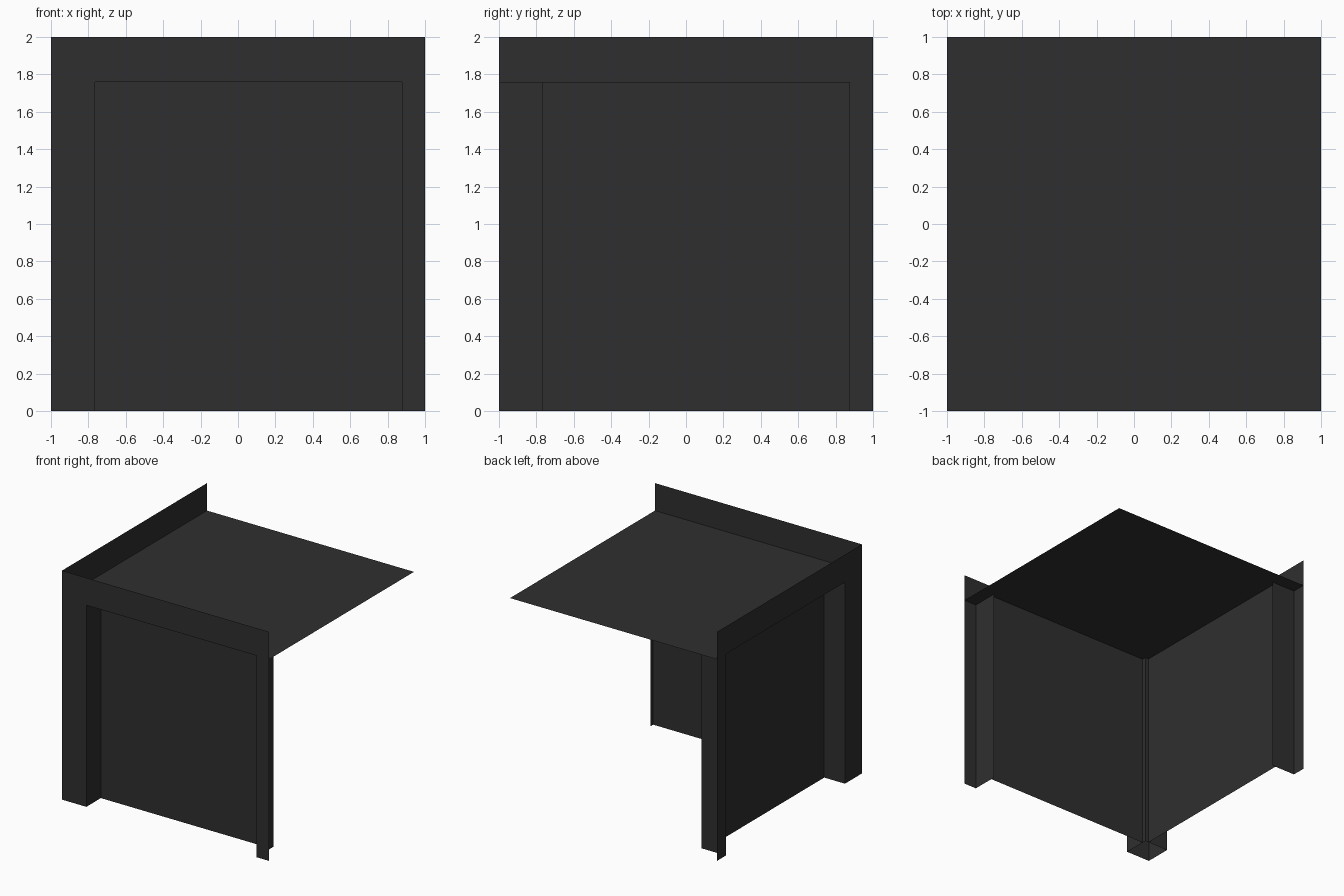
import bpy

if "Cube" in bpy.data.objects:
    bpy.data.objects.remove(bpy.data.objects["Cube"])

mat = bpy.data.materials.new("charcoal")
mat.diffuse_color = (0.028, 0.028, 0.028, 1)
mat.use_nodes = True
mat.node_tree.nodes["Principled BSDF"].inputs["Base Color"].default_value = mat.diffuse_color

WIDE, NARROW = -0.765, 0.877   # opening edges along each wall
SILL, TOP = 1.76, 2.0          # opening head and parapet top
PANEL = -0.80                  # plane of the recessed panels


def sheet(name, corners):
    """One flat thin sheet from its four corners."""
    mesh = bpy.data.meshes.new(name)
    mesh.from_pydata(corners, [], [range(4)])
    mesh.materials.append(mat)
    obj = bpy.data.objects.new(name, mesh)
    bpy.context.collection.objects.link(obj)
    return obj


def wall(side, swap):
    """A framed wall on y = -1; swap mirrors it over the x = y diagonal."""
    def put(name, pts):
        if swap:
            pts = [(y, x, z) for x, y, z in reversed(pts)]
        sheet(f"{side}_{name}", pts)

    def facing(name, x0, x1, y, z0, z1):
        put(name, [(x0, y, z0), (x1, y, z0), (x1, y, z1), (x0, y, z1)])

    def jamb(name, x, flip):
        pts = [(x, -1, 0), (x, WIDE, 0), (x, WIDE, SILL), (x, -1, SILL)]
        put(name, pts[::-1] if flip else pts)

    # outer frame
    facing("parapet", -1, 1, -1, SILL, TOP)
    facing("wide_post", -1, WIDE, -1, 0, SILL)
    facing("narrow_post", NARROW, 1, -1, 0, SILL)
    # recess sides and recessed panel
    jamb("wide_jamb", WIDE, False)
    jamb("narrow_jamb", NARROW, True)
    facing("recessed_panel", WIDE, NARROW, PANEL, 0, SILL)


wall("front", False)
wall("left", True)

# roof sheet below the parapet
sheet("roof_sheet", [(-1, -1, SILL), (1, -1, SILL), (1, 1, SILL), (-1, 1, SILL)])
